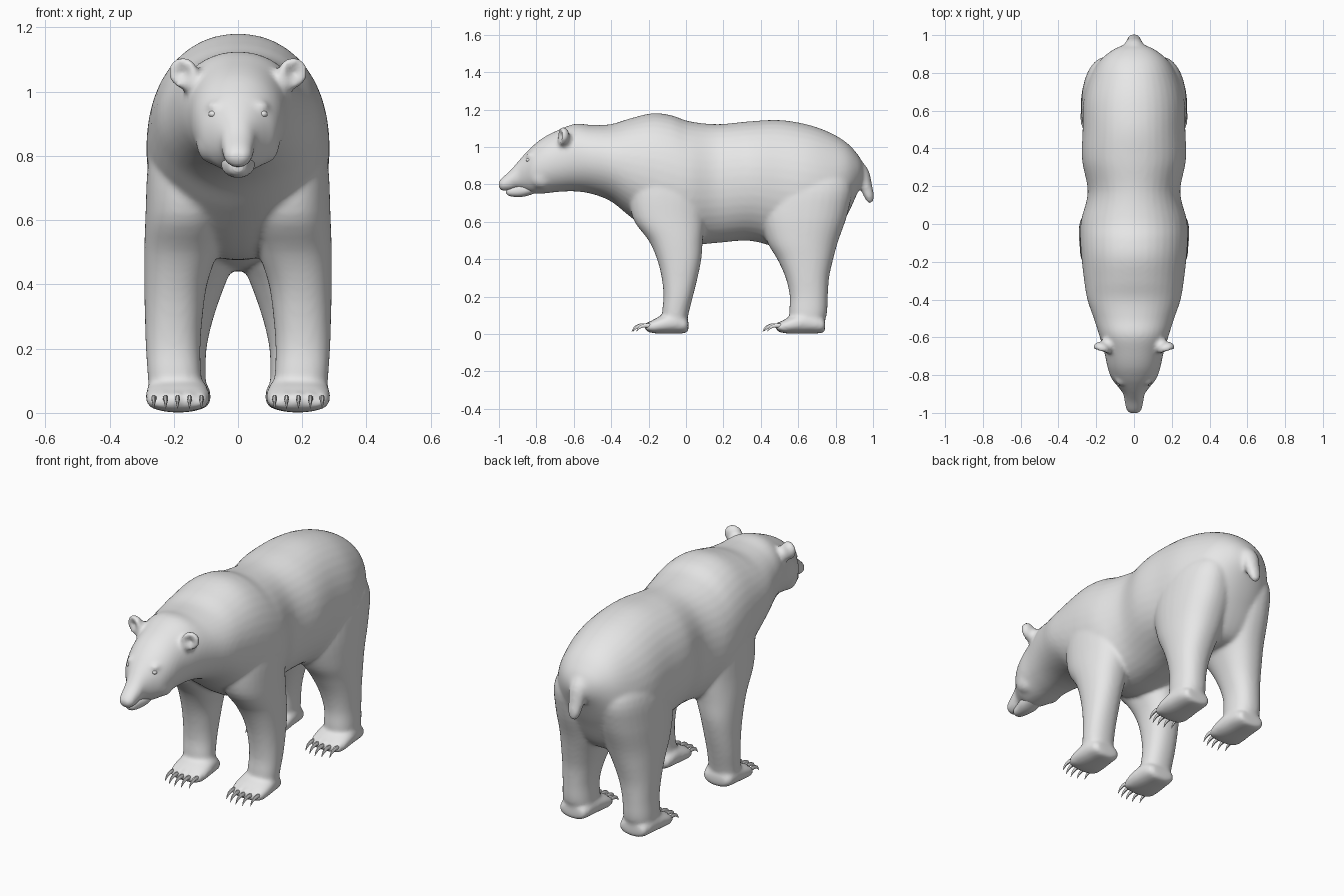
import bpy, bmesh, math
from mathutils import Vector, Matrix

if "Cube" in bpy.data.objects:
    bpy.data.objects.remove(bpy.data.objects["Cube"])

fur = bpy.data.materials.new("light_grey")
fur.diffuse_color = (0.8, 0.8, 0.8, 1)
fur.use_nodes = True
fur.node_tree.nodes["Principled BSDF"].inputs["Base Color"].default_value = fur.diffuse_color


def smooth_rows(rows, steps):
    """Catmull-Rom interpolation of section rows."""
    out = []
    for i in range(len(rows) - 1):
        a, b, c, d = (rows[max(0, min(len(rows) - 1, i + k))] for k in (-1, 0, 1, 2))
        for j in range(steps):
            t = j / steps
            out.append([0.5 * (2 * q + (r - p) * t + (2 * p - 5 * q + 4 * r - s) * t * t
                               + (3 * q - p - 3 * r + s) * t ** 3)
                        for p, q, r, s in zip(a, b, c, d)])
    return out + [list(rows[-1])]


def skin(bm, rings):
    """Closed tube through rings of points."""
    vs = [[bm.verts.new(p) for p in ring] for ring in rings]
    n = len(vs[0])
    for a, b in zip(vs, vs[1:]):
        for i in range(n):
            bm.faces.new((a[i], a[(i + 1) % n], b[(i + 1) % n], b[i]))
    bm.faces.new(vs[0])
    bm.faces.new(vs[-1])


def oval(n, e):
    """Unit superellipse."""
    for i in range(n):
        t = 2 * math.pi * (i + 0.5) / n
        c, s = math.cos(t), math.sin(t)
        yield (math.copysign(abs(c) ** (2 / e), c), math.copysign(abs(s) ** (2 / e), s))


def loft_y(bm, rows, x=0, e=2.3, steps=4, n=40):
    """Rows are y, top z, bottom z, half width."""
    skin(bm, [[(x + w * u, y, (t + b) / 2 + (t - b) / 2 * v) for u, v in oval(n, e)]
              for y, t, b, w in smooth_rows(rows, steps)])


def loft_z(bm, rows, side, e=2.25, n=32):
    """Rows are z, front y, back y, inner x, outer x."""
    skin(bm, [[(side * ((a + b) / 2 + (b - a) / 2 * u), (f + k) / 2 + (k - f) / 2 * v, z)
               for u, v in oval(n, e)]
              for z, f, k, a, b in smooth_rows(rows, 4)])


def tube(bm, path, n=10, flat=1.0):
    """Tapered tube; rows are x, y, z, radius, bending in the y-z plane."""
    rows = smooth_rows(path, 4)
    rings = []
    for i, (x, y, z, r) in enumerate(rows):
        p, q = rows[max(0, i - 1)], rows[min(len(rows) - 1, i + 1)]
        d = Vector((0, q[1] - p[1], q[2] - p[2])).normalized()
        side = Vector((0, -d.z, d.y))
        rings.append([Vector((x, y, z)) + Vector((r * flat * u, 0, 0)) + side * r * v
                      for u, v in oval(n, 2)])
    skin(bm, rings)


def ball(bm, loc, size, seg=16):
    m = Matrix.Translation(loc) @ Matrix.Diagonal((*size, 1))
    return bmesh.ops.create_uvsphere(bm, u_segments=seg, v_segments=seg // 2 + 2,
                                     radius=1, matrix=m)["verts"]


def finish(bm, name, remesh=0):
    bmesh.ops.recalc_face_normals(bm, faces=bm.faces)
    me = bpy.data.meshes.new(name)
    bm.to_mesh(me)
    bm.free()
    me.materials.append(fur)
    ob = bpy.data.objects.new(name, me)
    bpy.context.collection.objects.link(ob)
    bpy.ops.object.select_all(action='DESELECT')
    ob.select_set(True)
    bpy.context.view_layer.objects.active = ob
    if remesh:
        m = ob.modifiers.new("blend", 'REMESH')
        m.mode, m.voxel_size, m.use_smooth_shade = 'VOXEL', remesh, True
        s = ob.modifiers.new("relax", 'SMOOTH')
        s.factor, s.iterations = 0.5, 9
        bpy.ops.object.modifier_apply(modifier="blend")
        bpy.ops.object.modifier_apply(modifier="relax")
    bpy.ops.object.shade_smooth_by_angle(angle=math.radians(50))
    return ob


# torso, neck and head
trunk = [
    (-1.002, .812, .788, .024), (-.985, .834, .766, .04), (-.94, .874, .766, .05),
    (-.9, .92, .776, .057), (-.86, .965, .762, .086), (-.82, 1.005, .75, .118),
    (-.76, 1.052, .751, .14), (-.68, 1.092, .76, .157), (-.59, 1.124, .762, .184),
    (-.5, 1.117, .748, .213), (-.4, 1.122, .708, .247), (-.3, 1.152, .628, .264),
    (-.18, 1.18, .54, .278), (-.08, 1.17, .49, .285), (.02, 1.137, .475, .28),
    (.17, 1.122, .487, .245), (.34, 1.137, .498, .275), (.5, 1.144, .46, .272),
    (.65, 1.12, .44, .268), (.77, 1.077, .47, .238), (.86, 1.022, .63, .185),
    (.92, .957, .76, .115), (.952, .9, .82, .045)]
front_leg = [
    (.03, -.1, 0, .105, .275), (.1, -.127, .012, .113, .28), (.2, -.12, .037, .117, .287),
    (.3, -.13, .062, .11, .29), (.4, -.155, .082, .096, .292), (.5, -.2, .09, .065, .292),
    (.62, -.285, .102, .04, .288), (.78, -.3, .105, .04, .28), (.92, -.25, .09, .04, .25),
    (1.0, -.2, .06, .06, .17)]
hind_leg = [
    (.03, .58, .72, .1, .26), (.1, .553, .752, .1, .27), (.2, .555, .758, .098, .268),
    (.3, .533, .765, .075, .272), (.4, .488, .787, .04, .276), (.5, .43, .815, .0, .28),
    (.65, .39, .866, -.02, .28), (.8, .42, .885, 0, .262), (.95, .49, .8, .04, .185)]
foot = [
    (-.214, .04, .02, .07), (-.2, .058, .01, .088), (-.15, .09, .002, .1),
    (-.06, .12, .002, .095), (0, .09, .006, .08), (.014, .06, .03, .05)]
feet = {"front": (0, .188), "hind": (.7, .184)}   # y shift, centre x
toes = [(k * .037, .006 * k * k) for k in (-2, -1, 0, 1, 2)]

bm = bmesh.new()
loft_y(bm, trunk, e=2.1, steps=6)
for side in (-1, 1):
    loft_z(bm, front_leg, side)
    loft_z(bm, hind_leg, side)
    for dy, cx in feet.values():
        loft_y(bm, [(y + dy + (.03 if dy and y > -.05 else 0), t, b, w)
                    for y, t, b, w in foot], side * cx)
        for tx, ty in toes:
            ball(bm, (side * cx + tx, dy - .192 + ty, .04), (.02, .035, .03), 12)
    # brow and cheek swellings
    ball(bm, (side * .07, -.82, .952), (.03, .035, .022))
    ball(bm, (side * .08, -.77, .84), (.05, .07, .065))
    # ear: flattened ball with a shallow front, on a thick root
    vs = ball(bm, (0, 0, 0), (.047, .036, .05), 24)
    for v in vs:
        r = math.hypot(v.co.x / .047, v.co.z / .05)
        if v.co.y < 0 and r < .85:
            v.co.y *= 1 - 1.2 * (1 - r / .85) ** .6
    bmesh.ops.transform(bm, verts=vs, matrix=Matrix.Translation((side * .17, -.66, 1.058))
                        @ Matrix.Rotation(side * .3, 4, 'Z') @ Matrix.Rotation(side * .5, 4, 'Y'))
    ball(bm, (side * .135, -.64, 1.03), (.045, .045, .045))
# tail
tube(bm, [(0, .88, .92, .04), (0, .935, .865, .042), (0, .962, .79, .034),
          (0, .981, .73, .026), (0, .985, .7, .012)], 16, 1.25)
finish(bm, "body", 0.01)

# lower jaw, leaving a crease as the mouth
bm = bmesh.new()
loft_y(bm, [(-.962, .776, .752, .014), (-.945, .785, .738, .028), (-.9, .8, .732, .04),
            (-.85, .81, .738, .052), (-.78, .82, .762, .05)], n=24)
finish(bm, "lower_jaw")

# nose with nostril wings
bm = bmesh.new()
ball(bm, (0, -.978, .81), (.03, .02, .02))
for side in (-1, 1):
    ball(bm, (side * .022, -.976, .803), (.014, .016, .014), 12)
finish(bm, "nose")

for side, label in ((-1, "right"), (1, "left")):
    # eye
    bm = bmesh.new()
    ball(bm, (side * .078, -.842, .93), (.014, .014, .011))
    finish(bm, label + "_eye")

    # claws, five to a foot
    for pair, (dy, cx) in feet.items():
        bm = bmesh.new()
        for tx, ty in toes:
            x, y = side * cx + tx, dy + ty
            tube(bm, [(x, y - .205, .042, .011), (x, y - .24, .046, .011),
                      (x, y - .27, .036, .008), (x, y - .29, .014, .001)], 8, .75)
        finish(bm, f"{label}_{pair}_claws")
